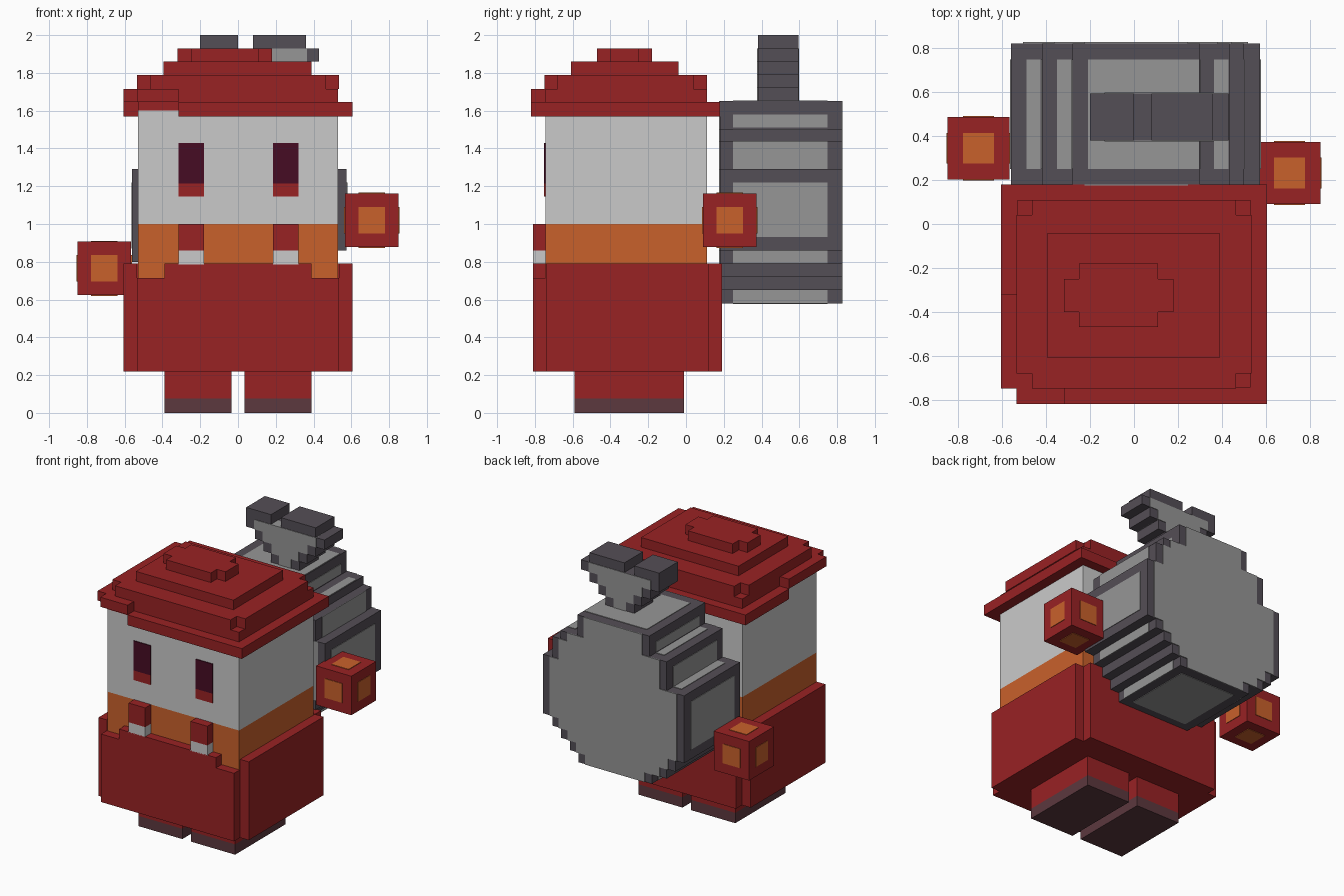
import bpy, bmesh

if "Cube" in bpy.data.objects:
    bpy.data.objects.remove(bpy.data.objects["Cube"])


def material(name, r, g, b):
    lin = [(c / 255 / 12.92) if c < 10 else ((c / 255 + 0.055) / 1.055) ** 2.4 for c in (r, g, b)]
    m = bpy.data.materials.new(name)
    m.diffuse_color = (*lin, 1)
    m.use_nodes = True
    m.node_tree.nodes["Principled BSDF"].inputs["Base Color"].default_value = m.diffuse_color
    return m


RED = material("red cloth", 153, 34, 36)
WHITE = material("pale skin", 202, 202, 202)
ORANGE = material("orange", 201, 97, 43)
DARK = material("dark grey", 84, 78, 86)
GREY = material("light grey", 150, 150, 150)
SOLE = material("brown sole", 92, 56, 62)
EYE = material("dark purple", 70, 12, 36)


def finish(name, bm, mat):
    bmesh.ops.recalc_face_normals(bm, faces=bm.faces)
    me = bpy.data.meshes.new(name)
    bm.to_mesh(me)
    bm.free()
    me.materials.append(mat)
    ob = bpy.data.objects.new(name, me)
    bpy.context.collection.objects.link(ob)
    return ob


def boxes(name, mat, *ranges):
    """One object made of boxes given as (x0, x1, y0, y1, z0, z1)."""
    bm = bmesh.new()
    for x0, x1, y0, y1, z0, z1 in ranges:
        for v in bmesh.ops.create_cube(bm, size=1)["verts"]:
            v.co = ((x0, x1)[v.co.x > 0], (y0, y1)[v.co.y > 0], (z0, z1)[v.co.z > 0])
    return finish(name, bm, mat)


def prism(name, mat, points, a, b, axis="y"):
    """Extrude a profile: (x, z) along y, or (x, y) along z."""
    bm = bmesh.new()
    vs = [bm.verts.new((p, a, q) if axis == "y" else (p, q, a)) for p, q in points]
    f = bm.faces.new(vs)
    out = bmesh.ops.extrude_face_region(bm, geom=[f])["geom"]
    d = (0, b - a, 0) if axis == "y" else (0, 0, b - a)
    bmesh.ops.translate(bm, vec=d, verts=[g for g in out if isinstance(g, bmesh.types.BMVert)])
    return finish(name, bm, mat)


def notched(x0, x1, y0, y1, n):
    """Rectangle with square notches cut out of its corners."""
    return [(x0 + n, y0), (x1 - n, y0), (x1 - n, y0 + n), (x1, y0 + n), (x1, y1 - n), (x1 - n, y1 - n),
            (x1 - n, y1), (x0 + n, y1), (x0 + n, y1 - n), (x0, y1 - n), (x0, y0 + n), (x0 + n, y0 + n)]


# feet, straps and eyes
for side, x0, x1 in (("left", -.39, -.035), ("right", .035, .39)):
    boxes(side + "_sole", SOLE, (x0, x1, -.59, -.01, 0, .075))
    boxes(side + "_foot", RED, (x0, x1, -.59, -.01, .075, .22))
for side, x0, x1 in (("left", -.315, -.18), ("right", .185, .32)):
    boxes(side + "_strap", RED, (x0, x1, -.81, -.745, .86, 1))
    boxes(side + "_strap_button", WHITE, (x0, x1, -.81, -.745, .785, .86))
    boxes(side + "_eye", EYE, (x0, x1, -.752, -.744, 1.215, 1.43))
    boxes(side + "_eye_lower", RED, (x0, x1, -.752, -.744, 1.145, 1.215))

# overalls: notched block with raised sides, back and bib
prism("overalls", RED, notched(-.605, .605, -.81, .19, .07), .22, .715, "z")
boxes("overalls_rim", RED, (-.605, -.535, -.74, .12, .715, .79), (.535, .605, -.74, .12, .715, .79),
      (-.535, .535, .12, .19, .715, .79), (-.39, .39, -.81, -.745, .715, .79))

# shirt and head
boxes("shirt", ORANGE, (-.53, .53, -.745, .11, .7, 1))
boxes("head", WHITE, (-.53, .53, -.745, .11, 1, 1.6))

# cap: uneven brim and stepped crown
boxes("cap_brim", RED,
      (-.315, .605, -.82, -.745, 1.57, 1.645), (-.535, -.315, -.82, -.745, 1.645, 1.715),
      (-.605, -.53, -.75, -.32, 1.645, 1.715), (-.605, -.53, -.32, .18, 1.57, 1.645),
      (.53, .605, -.745, .18, 1.57, 1.645), (-.53, .53, .11, .18, 1.57, 1.645))
boxes("cap_base", RED, (-.53, .53, -.745, .11, 1.6, 1.715))
prism("cap_crown", RED, notched(-.535, .535, -.75, .11, .07), 1.715, 1.79, "z")
boxes("cap_upper_crown", RED, (-.395, .39, -.61, -.04, 1.79, 1.86))
prism("cap_top", RED, notched(-.32, .18, -.47, -.18, .07), 1.86, 1.93, "z")

# floating hands with an orange square on each face
for side, c in (("left", (-.708, .345, .765)), ("right", (.708, .232, 1.02))):
    h = .142
    boxes(side + "_hand", RED, [v for p in c for v in (p - h, p + h)])
    plates = []
    for axis in range(3):
        half = [.07] * 3
        half[axis] = h + .004
        plates.append([v for p, s in zip(c, half) for v in (p - s, p + s)])
    boxes(side + "_hand_squares", ORANGE, *plates)

# sack: stepped round profile, as (x, z) corners going down each side
right = [(.30, 1.65), (.30, 1.5), (.435, 1.5), (.435, 1.44), (.50, 1.44), (.50, 1.29), (.575, 1.29), (.575, .86),
         (.50, .86), (.50, .79), (.43, .79), (.43, .72), (.36, .72), (.36, .65), (.29, .65), (.29, .58)]
left = [(-.28, 1.65), (-.28, 1.5), (-.42, 1.5), (-.42, 1.29), (-.56, 1.29), (-.56, .8),
        (-.49, .8), (-.49, .72), (-.42, .72), (-.42, .65), (-.30, .65), (-.30, .58)]
prism("sack", DARK, right + left[::-1], .18, .822)
inner = [(x - .055, z) for x, z in right] + [(x + .055, z) for x, z in left[::-1]]
prism("sack_back_panel", GREY, inner, .82, .828)
prism("sack_front_panel", GREY, inner, .176, .182)

# light panels around the sack edge
t = .004
side_panels = [(.30, 1.51, 1.58), (.50, 1.29, 1.44), (.575, .93, 1.22), (.50, .79, .86), (.29, .58, .65),
               (-.28, 1.51, 1.58), (-.42, 1.29, 1.44), (-.56, .87, 1.22), (-.30, .58, .65)]
top_panels = [(-.21, .295, 1.65), (.365, .43, 1.5), (-.35, -.285, 1.5), (-.49, -.425, 1.29), (-.23, .22, .58)]
boxes("sack_edge_panels", GREY,
      *[(x - t, x + t, .25, .75, a, b) for x, a, b in side_panels],
      *[(a, b, .25, .75, z - t, z + t) for a, b, z in top_panels])

# flared sack neck with a light face
rows = [(.0, .23, 1.64, 1.72), (-.06, .29, 1.72, 1.79), (-.13, .36, 1.79, 1.86), (-.20, .43, 1.86, 1.93),
        (-.20, 0, 1.93, 2), (.08, .36, 1.93, 2)]
boxes("sack_neck", DARK, *[(a, b, .38, .595, c, d) for a, b, c, d in rows])
boxes("sack_neck_panels", GREY, *[(a + .065, b - .065, .376, .599, c, d) for a, b, c, d in rows[:4]])
